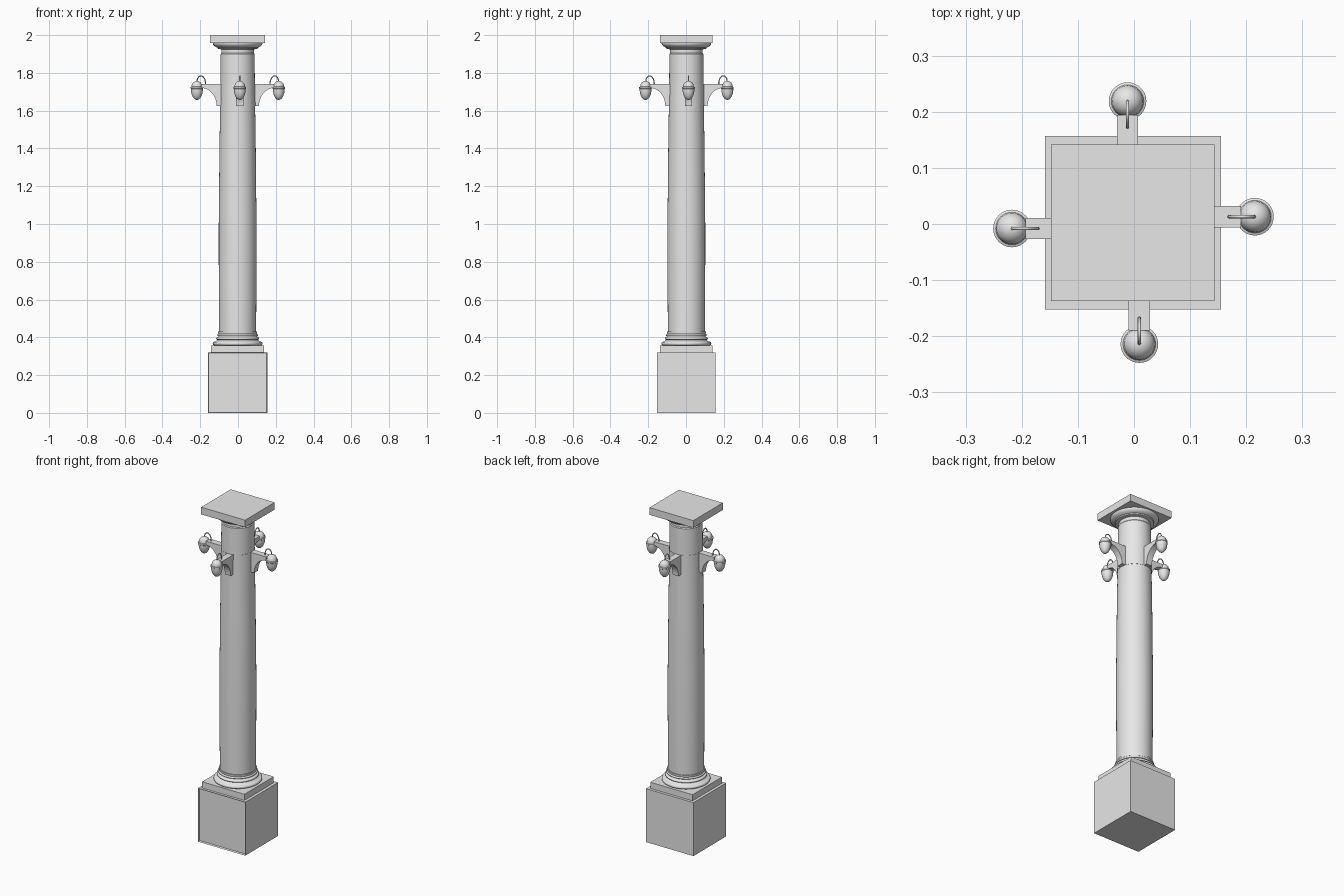
import bpy, bmesh, math
from mathutils import Matrix, Vector

cube = bpy.data.objects.get("Cube")
if cube:
    bpy.data.objects.remove(cube, do_unlink=True)

stone = bpy.data.materials.new("grey_stone")
stone.use_nodes = True
stone.diffuse_color = (0.8, 0.8, 0.8, 1)
stone.node_tree.nodes["Principled BSDF"].inputs["Base Color"].default_value = (0.8, 0.8, 0.8, 1)

AXIS = Vector((-0.002, 0.002, 0))


def add_object(name, data):
    obj = bpy.data.objects.new(name, data)
    bpy.context.collection.objects.link(obj)
    data.materials.append(stone)
    return obj


def finish(name, bm, smooth=False):
    bmesh.ops.recalc_face_normals(bm, faces=bm.faces)
    mesh = bpy.data.meshes.new(name)
    bm.to_mesh(mesh)
    bm.free()
    obj = add_object(name, mesh)
    if smooth:
        bpy.ops.object.select_all(action='DESELECT')
        obj.select_set(True)
        bpy.context.view_layer.objects.active = obj
        bpy.ops.object.shade_smooth_by_angle(angle=math.radians(35))
    return obj


def box(name, half_x, half_y, bottom, top, panel=False):
    bm = bmesh.new()
    size = Matrix.Diagonal((2 * half_x, 2 * half_y, top - bottom, 1))
    place = Matrix.Translation((0, 0, (bottom + top) / 2))
    bmesh.ops.create_cube(bm, size=1, matrix=place @ size)
    if panel:
        # sunken panel in the front face
        front = min(bm.faces, key=lambda f: f.calc_center_median().y)
        bmesh.ops.inset_individual(bm, faces=[front], thickness=0.004)
        bmesh.ops.translate(bm, verts=front.verts, vec=(0, 0.012, 0))
    obj = finish(name, bm)
    obj.location = AXIS
    return obj


def lathe(name, profile, segments=64):
    bm = bmesh.new()
    verts = [bm.verts.new((r, 0, z)) for r, z in profile]
    edges = [bm.edges.new(pair) for pair in zip(verts, verts[1:])]
    bmesh.ops.spin(bm, geom=verts + edges, cent=(0, 0, 0), axis=(0, 0, 1),
                   angle=math.tau, steps=segments, use_merge=True)
    bmesh.ops.remove_doubles(bm, verts=bm.verts, dist=0.0001)
    obj = finish(name, bm, smooth=True)
    obj.location = AXIS
    return obj


def roll(r, z, size, steps=8):
    """Half-round moulding bulging outward, from bottom to top."""
    return [(r + size * math.sin(math.pi * i / steps),
             z - size * math.cos(math.pi * i / steps)) for i in range(steps + 1)]


# Pedestal and plinth
box("pedestal", 0.157, 0.1545, 0, 0.32, panel=True)
box("plinth", 0.14, 0.1385, 0.32, 0.357)

# Moulded base
base = [(0, 0.357)] + roll(0.122, 0.367, 0.01)
base += [(0.116, 0.379), (0.111, 0.384)] + roll(0.107, 0.394, 0.007)
base += [(0.104, 0.403)] + roll(0.102, 0.412, 0.006)
base += [(0.103, 0.421), (0.103, 0.43), (0, 0.43)]
lathe("column_base", base)

# Shaft with a gentle swelling
lathe("shaft", [(0, 0.43), (0.098, 0.43), (0.099, 0.6), (0.1, 0.8), (0.1, 1.0),
                (0.098, 1.2), (0.096, 1.4), (0.093, 1.6), (0.091, 1.75),
                (0.09, 1.9), (0.086, 1.905), (0.086, 1.93), (0, 1.93)])
lathe("bracket_band", [(0.088, 1.625), (0.094, 1.625), (0.0925, 1.742), (0.088, 1.742)])

# Capital
capital = [(0, 1.925), (0.09, 1.925), (0.105, 1.928), (0.107, 1.934), (0.113, 1.936),
           (0.123, 1.942), (0.13, 1.95), (0.131, 1.958), (0, 1.958)]
lathe("capital_moulding", capital)
box("capital_slab", 0.1455, 0.1395, 1.957, 2.0)

# Bracket outline: flat top and a concave underside
ARM_TOP = 1.742
curve = []
for i in range(11):
    a = math.pi / 2 * i / 10
    curve.append((0.192 - 0.08 * math.sin(a), 1.625 + 0.095 * math.cos(a)))
outline = [(0.08, ARM_TOP), (0.192, ARM_TOP)] + curve + [(0.08, 1.625)]

# Lantern: egg body, rim and domed lid
lamp = []
for i in range(11):
    a = math.pi / 2 * i / 10
    lamp.append((0.0315 * math.sin(a), 1.715 - 0.058 * math.cos(a)))
lamp += [(0.0335, 1.717), (0.0335, 1.725), (0.029, 1.727)]
for i in range(9):
    a = math.pi / 2 * i / 8
    lamp.append((0.028 * math.cos(a), 1.729 + 0.028 * math.sin(a)))

for side, turn in (("left", 0), ("back", 1), ("right", 2), ("front", 3)):
    spin = Matrix.Translation((-0.001, 0.0025, 0)) @ Matrix.Rotation(turn * math.pi / 2, 4, 'Z')
    arm_place = spin @ Matrix.Translation((0, 0.0105, 0))

    # Bracket arm
    bm = bmesh.new()
    face = bm.faces.new([bm.verts.new((x, -0.019, z)) for x, z in outline])
    extruded = bmesh.ops.extrude_face_region(bm, geom=[face])["geom"]
    bmesh.ops.translate(bm, vec=(0, 0.038, 0),
                        verts=[v for v in extruded if isinstance(v, bmesh.types.BMVert)])
    finish(side + "_bracket", bm, smooth=True).matrix_world = arm_place

    # Hanging lantern
    lantern = lathe(side + "_lantern", lamp, 32)
    lantern.matrix_world = arm_place @ Matrix.Translation((0.2165, 0, 0))

    # Hook from the arm over to the lantern lid
    hook = bpy.data.curves.new(side + "_hook", 'CURVE')
    hook.dimensions = '3D'
    hook.bevel_depth = 0.003
    hook.bevel_resolution = 2
    hook.use_fill_caps = True
    spline = hook.splines.new('POLY')
    spline.points.add(14)
    for i, point in enumerate(spline.points):
        a = math.pi * i / 14
        point.co = (0.193 - 0.0225 * math.cos(a), 0, 1.742 + 0.036 * math.sin(a) + 0.012 * i / 14, 1)
    add_object(side + "_hook", hook).matrix_world = arm_place
